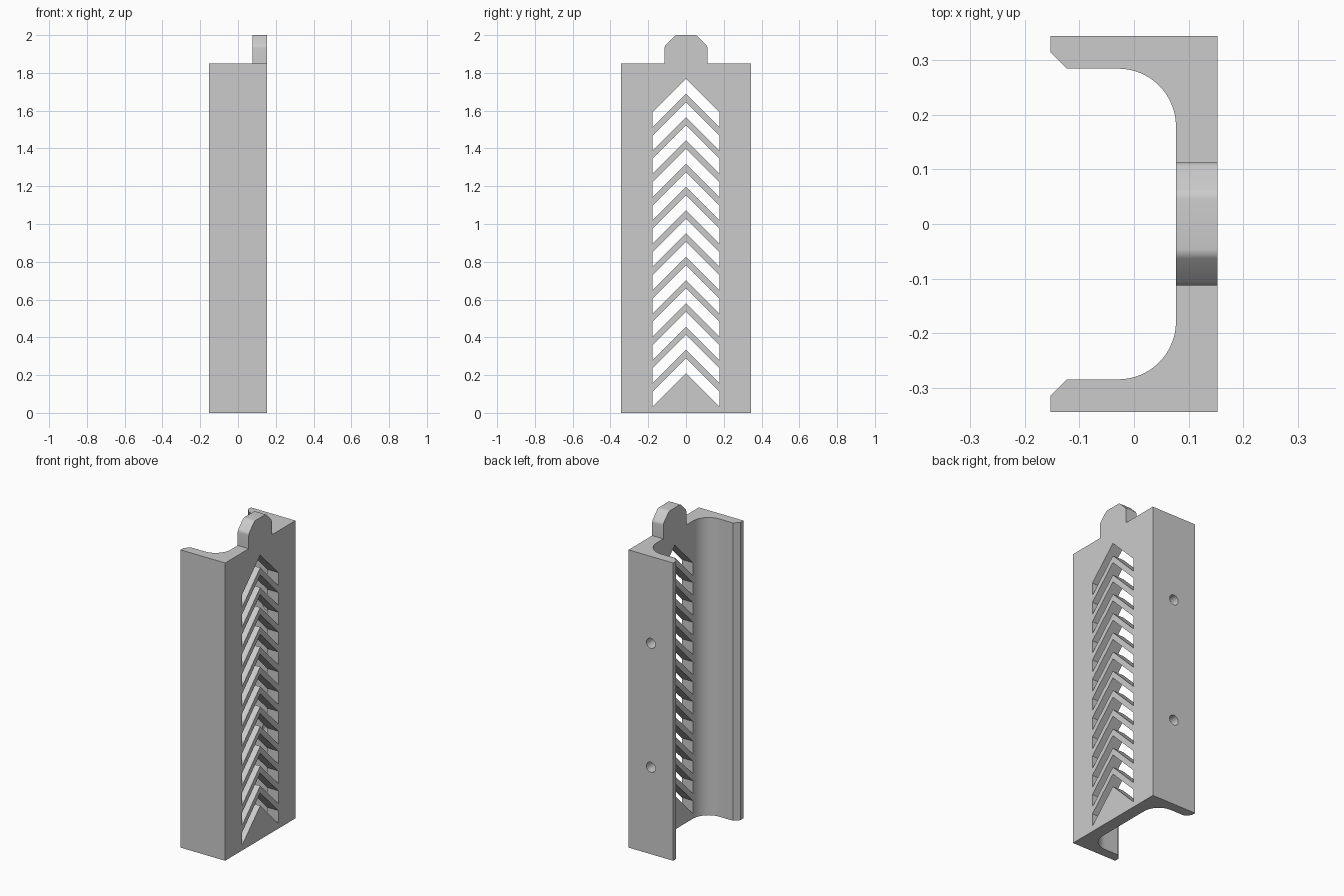
import bpy, bmesh, math

old = bpy.data.objects.get("Cube")
if old:
    bpy.data.objects.remove(old, do_unlink=True)

HALF_X, HALF_Y, HEIGHT = 0.153, 0.345, 1.85
WEB_X, FLANGE_Y, FILLET = 0.077, 0.285, 0.106

grey = bpy.data.materials.new("plain grey")
grey.use_nodes = True
grey.diffuse_color = (0.6, 0.6, 0.6, 1)
grey.node_tree.nodes["Principled BSDF"].inputs["Base Color"].default_value = (0.6, 0.6, 0.6, 1)


def prism(name, outlines, place, low, high):
    """Extrude flat outlines; place(u, v, depth) gives the 3D point."""
    bm = bmesh.new()
    for outline in outlines:
        ends = [[bm.verts.new(place(u, v, d)) for u, v in outline] for d in (low, high)]
        for ring in ends:
            bm.faces.new(ring)
        n = len(outline)
        for i in range(n):
            j = (i + 1) % n
            bm.faces.new((ends[0][i], ends[0][j], ends[1][j], ends[1][i]))
    bmesh.ops.recalc_face_normals(bm, faces=bm.faces)
    mesh = bpy.data.meshes.new(name)
    bm.to_mesh(mesh)
    bm.free()
    mesh.materials.append(grey)
    obj = bpy.data.objects.new(name, mesh)
    bpy.context.collection.objects.link(obj)
    return obj


def along_x(u, v, d):
    return (d, u, v)


def along_y(u, v, d):
    return (u, d, v)


def along_z(u, v, d):
    return (u, v, d)


def combine(target, other, operation):
    mod = target.modifiers.new(operation.lower(), "BOOLEAN")
    mod.operation, mod.solver, mod.object = operation, "EXACT", other
    bpy.context.view_layer.objects.active = target
    bpy.ops.object.modifier_apply(modifier=mod.name)
    bpy.data.objects.remove(other, do_unlink=True)


def arc(cx, cy, radius, start, end, steps):
    angles = [math.radians(start + (end - start) * i / steps) for i in range(steps + 1)]
    return [(cx + radius * math.cos(a), cy + radius * math.sin(a)) for a in angles]


# Channel body: chamfered flange lips and rounded inner corners
half = [(HALF_X, HALF_Y), (-HALF_X, HALF_Y), (-HALF_X, 0.315), (-0.123, FLANGE_Y)]
half += arc(WEB_X - FILLET, FLANGE_Y - FILLET, FILLET, 90, 0, 16)
profile = half + [(x, -y) for x, y in reversed(half)]
body = prism("channel_body", [profile], along_z, 0, HEIGHT)

# Top tab with softened corners, rooted in the web
side = [(0.113, 1.80), (0.113, 1.943), (0.056, 2.0)]
tab = prism("top_tab", [side + [(-y, z) for y, z in reversed(side)]], along_x, WEB_X, HALF_X)
bm = bmesh.new()
bm.from_mesh(tab.data)
corners = [e for e in bm.edges
           if abs(e.verts[0].co.x - e.verts[1].co.x) > 0.05 and e.verts[0].co.z > 1.9]
bmesh.ops.bevel(bm, geom=corners, offset=0.01, segments=4, profile=0.5, affect="EDGES")
bm.to_mesh(tab.data)
bm.free()
combine(body, tab, "UNION")

# Ladder of chevron slots through the web
SLOT_Y, SLOT_H, PITCH = 0.177, 0.079, 0.1232
slots = []
for i in range(13):
    peak = 1.768 - i * PITCH
    low = peak - SLOT_Y
    slots.append([(0, peak), (SLOT_Y, low), (SLOT_Y, low - SLOT_H),
                  (0, peak - SLOT_H), (-SLOT_Y, low - SLOT_H), (-SLOT_Y, low)])
combine(body, prism("slot_cutter", slots, along_x, 0, 0.3), "DIFFERENCE")

# Two screw holes through the rear flange
holes = [arc(0, z, 0.031, 0, 345, 23) for z in (0.54, 1.31)]
combine(body, prism("hole_cutter", holes, along_y, 0.2, 0.4), "DIFFERENCE")

bpy.ops.object.select_all(action="DESELECT")
body.select_set(True)
bpy.context.view_layer.objects.active = body
bpy.ops.object.shade_smooth_by_angle(angle=math.radians(30))
